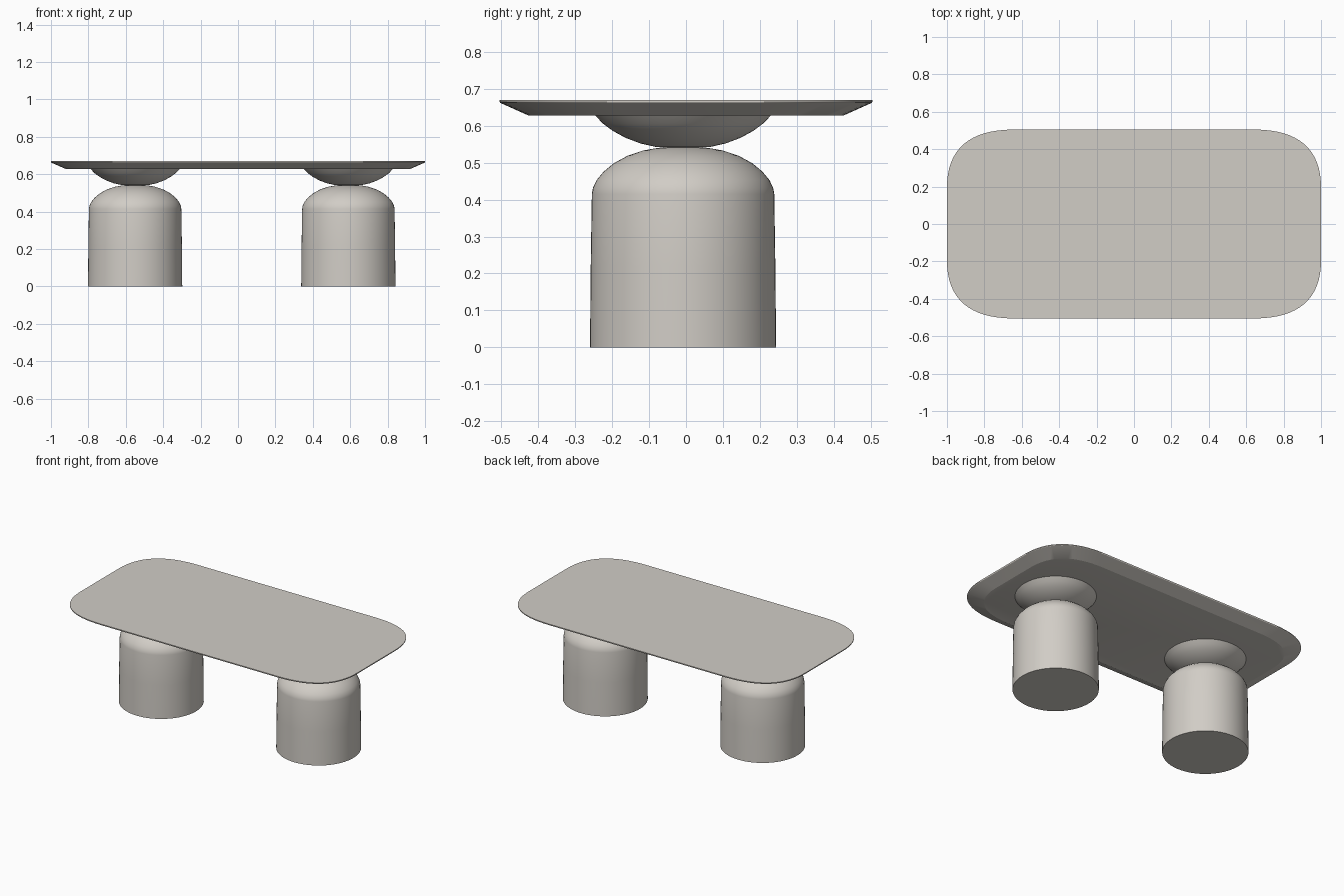
import bpy, bmesh, math

if "Cube" in bpy.data.objects:
    bpy.data.objects.remove(bpy.data.objects["Cube"])

stone = bpy.data.materials.new("warm light grey")
stone.diffuse_color = (0.64, 0.61, 0.565, 1)
stone.use_nodes = True
stone.node_tree.nodes["Principled BSDF"].inputs["Base Color"].default_value = stone.diffuse_color


def finish(name, bm, angle):
    bmesh.ops.recalc_face_normals(bm, faces=bm.faces[:])
    mesh = bpy.data.meshes.new(name)
    bm.to_mesh(mesh)
    bm.free()
    mesh.materials.append(stone)
    obj = bpy.data.objects.new(name, mesh)
    bpy.context.collection.objects.link(obj)
    bpy.ops.object.select_all(action='DESELECT')
    obj.select_set(True)
    bpy.context.view_layer.objects.active = obj
    bpy.ops.object.shade_smooth_by_angle(angle=math.radians(angle))
    return obj


def loft(name, rings, angle=30):
    """Skin stacked closed rings and cap both ends."""
    bm = bmesh.new()
    vs = [[bm.verts.new(p) for p in ring] for ring in rings]
    n = len(vs[0])
    for a, b in zip(vs, vs[1:]):
        for i in range(n):
            j = (i + 1) % n
            bm.faces.new((a[i], a[j], b[j], b[i]))
    bm.faces.new(vs[0])
    bm.faces.new(vs[-1])
    return finish(name, bm, angle)


def soft_rect(hx, hy, lx, ly, z, steps=16):
    """Rectangle whose corners are soft quadratic curves."""
    pts = []
    for sx, sy in ((1, 1), (-1, 1), (-1, -1), (1, -1)):
        arc = []
        for k in range(steps + 1):
            t = k / steps
            x = hx - lx * t * t
            y = hy - ly * (1 - t) ** 2
            arc.append((sx * x, sy * y, z))
        pts += arc if sx * sy > 0 else arc[::-1]
    return pts


def turned(name, cx, cy, profile, segs=64):
    rings = [[(cx + r * math.cos(2 * math.pi * i / segs),
               cy + r * math.sin(2 * math.pi * i / segs), z)
              for i in range(segs)] for r, z in profile]
    return loft(name, rings, 35)


# table top with a thin rim and an undercut bevel
loft("table_top", [
    soft_rect(0.92, 0.427, 0.32, 0.27, 0.628),
    soft_rect(0.998, 0.503, 0.36, 0.31, 0.662),
    soft_rect(1.0, 0.505, 0.36, 0.31, 0.665),
    soft_rect(1.0, 0.505, 0.36, 0.31, 0.67),
], 20)

# domed drum and the shallow bowl resting on it
drum = [(0.252, 0), (0.250, 0.22), (0.247, 0.415), (0.244, 0.432),
        (0.234, 0.453), (0.215, 0.476), (0.187, 0.499), (0.150, 0.519),
        (0.108, 0.533), (0.075, 0.539), (0.045, 0.541)]
bowl = [(0.045, 0.540), (0.075, 0.543), (0.115, 0.552), (0.155, 0.567),
        (0.190, 0.586), (0.217, 0.606), (0.240, 0.630)]
for side, cx in (("left", -0.55), ("right", 0.59)):
    turned(side + "_drum", cx, -0.008, drum)
    turned(side + "_bowl", cx, -0.008, bowl)
